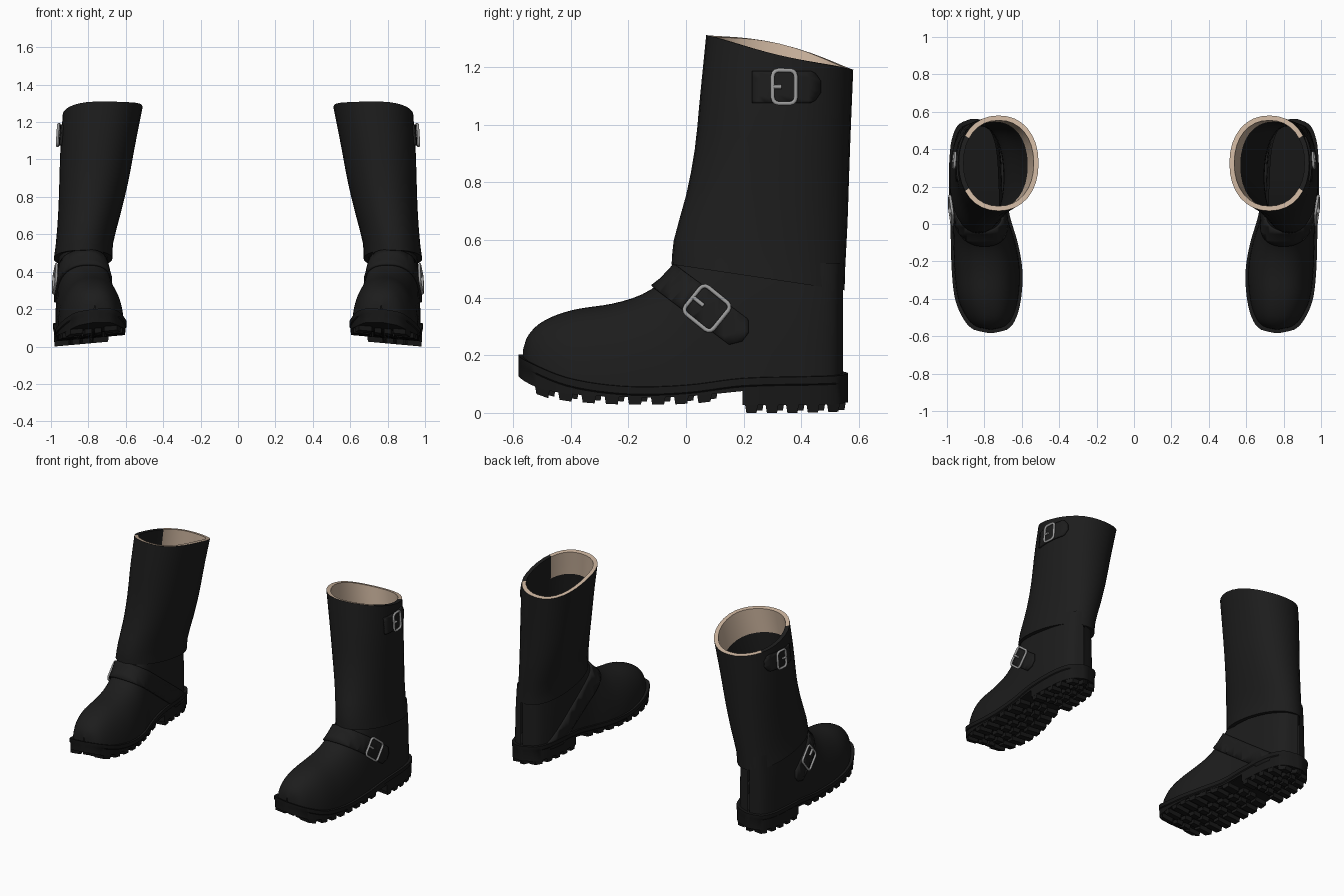
import bpy, bmesh, math
from mathutils import Vector
from mathutils.bvhtree import BVHTree

if "Cube" in bpy.data.objects:
    bpy.data.objects.remove(bpy.data.objects["Cube"])


def material(name, rgb):
    m = bpy.data.materials.new(name)
    m.diffuse_color = (*rgb, 1)
    m.use_nodes = True
    m.node_tree.nodes["Principled BSDF"].inputs["Base Color"].default_value = m.diffuse_color
    return m


LEATHER = material("black leather", (0.012, 0.012, 0.012))
RUBBER = material("black rubber", (0.009, 0.009, 0.009))
LINING = material("beige lining", (0.58, 0.44, 0.33))
METAL = material("grey metal", (0.33, 0.33, 0.33))


def interp(table, v):
    """Smooth interpolation of rows (key, a, b, ...)."""
    v = min(max(v, table[0][0]), table[-1][0])
    i = max(k for k in range(len(table) - 1) if table[k][0] <= v)
    p, q = table[i], table[i + 1]
    o, r = table[max(i - 1, 0)], table[min(i + 2, len(table) - 1)]
    h = q[0] - p[0]
    t = (v - p[0]) / h
    out = []
    for c in range(1, len(p)):
        m0 = (q[c] - o[c]) / (q[0] - o[0]) * h
        m1 = (r[c] - p[c]) / (r[0] - p[0]) * h
        out.append((2*t**3 - 3*t*t + 1)*p[c] + (t**3 - 2*t*t + t)*m0
                   + (3*t*t - 2*t**3)*q[c] + (t**3 - t*t)*m1)
    return out


def spow(v, e):
    return math.copysign(abs(v) ** e, v)


def mirrored(ob):
    m = ob.modifiers.new("other boot", 'MIRROR')
    m.use_mirror_merge = False


def finish(bm, name, mats, angle=40, solid=0):
    me = bpy.data.meshes.new(name)
    bm.to_mesh(me)
    ob = bpy.data.objects.new(name, me)
    bpy.context.collection.objects.link(ob)
    for m in mats:
        me.materials.append(m)
    bpy.ops.object.select_all(action='DESELECT')
    ob.select_set(True)
    bpy.context.view_layer.objects.active = ob
    bpy.ops.object.shade_smooth_by_angle(angle=math.radians(angle))
    if solid:
        s = ob.modifiers.new("thickness", 'SOLIDIFY')
        s.thickness, s.offset = solid, -1
    mirrored(ob)
    return ob


def loft(rows, ring_closed, loop_closed=False):
    bm = bmesh.new()
    vs = [[bm.verts.new(p) for p in row] for row in rows]
    n = len(rows[0])
    for i in range(len(rows) if loop_closed else len(rows) - 1):
        a, b = vs[i], vs[(i + 1) % len(rows)]
        for j in range(n if ring_closed else n - 1):
            k = (j + 1) % n
            bm.faces.new((a[j], a[k], b[k], b[j]))
    return bm


def keep_below(bm, co, no, faces=None):
    fs = list(bm.faces) if faces is None else faces
    geom = fs + list({e for f in fs for e in f.edges}) + list({v for f in fs for v in f.verts})
    bmesh.ops.bisect_plane(bm, geom=geom, plane_co=co, plane_no=no, clear_outer=True)


# Plan outline (y, inner x, outer x), vamp height and sole lines
OUTLINE = [(-.565, .76, .77), (-.55, .695, .84), (-.5, .65, .893), (-.4, .62, .94), (-.25, .61, .96),
           (-.1, .635, .965), (.05, .68, .97), (.2, .70, .975), (.35, .71, .972), (.45, .73, .957),
           (.52, .775, .92), (.545, .85, .86)]
HEIGHT = [(-.565, .22), (-.55, .265), (-.5, .315), (-.4, .355), (-.25, .38), (-.15, .412),
          (-.08, .46), (-.02, .53), (.05, .64), (.2, .75), (.545, .75)]
SOLE_TOP = [(-.565, .19), (-.4, .128), (-.2, .10), (0, .105), (.2, .13), (.545, .135)]
SOLE_LOW = [(-.565, .118), (-.5, .09), (-.4, .073), (-.2, .063), (0, .066), (.19, .085)]
Y0, Y1 = -.565, .545
MID = (Y0 + Y1) / 2


def foot_mesh():
    rows = []
    for i in range(49):
        y = MID - (Y1 - Y0) / 2 * math.cos(math.pi * i / 48)
        a, b = interp(OUTLINE, y)
        h, = interp(HEIGHT, y)
        z0 = interp(SOLE_TOP, y)[0] - .03
        rows.append([((a + b)/2 - (b - a)/2 * spow(math.cos(t), .85), y,
                      z0 + (h - z0) * abs(math.sin(t)) ** .85)
                     for t in [math.pi * k / 28 for k in range(29)]])
    bm = loft(rows, False)
    bmesh.ops.remove_doubles(bm, verts=bm.verts, dist=1e-5)
    bmesh.ops.recalc_face_normals(bm, faces=bm.faces)
    if max(bm.faces, key=lambda f: f.calc_center_median().z).normal.z < 0:
        bmesh.ops.reverse_faces(bm, faces=bm.faces)
    return bm


# Foot upper, open at the ankle
foot = foot_mesh()
keep_below(foot, (0, 0, .52), (0, 0, 1))
finish(foot, "foot_upper", [LEATHER])

# Ankle strap: a pointed band sliced from the foot surface and raised
strap = foot_mesh()
mid, along, across = Vector((0, .07, .365)), Vector((0, .8, -.6)), Vector((0, .6, .8))
keep_below(strap, mid + across * .055, across)
keep_below(strap, mid - across * .055, -across)
for s in (-1, 0, 1):
    outer = [f for f in strap.faces if f.calc_center_median().x > .82]
    keep_below(strap, mid + along * (.185 if s else .17), along + across * s * .8, outer)
strap.normal_update()
for v in strap.verts:
    v.co += v.normal * .012
ankle_tree = BVHTree.FromBMesh(strap)
finish(strap, "ankle_strap", [LEATHER], solid=.015)

# Shaft: outer wall, rim and inner wall in one closed loft
SHAFT = [(0, .672, .985, -.05, .55), (.1, .668, .974, -.043, .552), (.3, .627, .962, 0, .56),
         (.5, .588, .956, .03, .565), (.75, .55, .95, .05, .572), (1, .51, .937, .07, .58)]
N = 32


def shaft_ring(t, inset):
    a, b, f, k = interp(SHAFT, t)
    ring = []
    for i in range(N):
        an = 2 * math.pi * i / N
        c, s = spow(math.cos(an), .92), spow(math.sin(an), .92)
        x = (a + b)/2 + ((b - a)/2 - inset) * c
        y = (f + k)/2 + ((k - f)/2 - inset) * s
        hem = .515 - .15 * (y + .05)
        rim = 1.31 - .235 * (y - .07) - .02 * c * (1 - s*s) + .01 * (1 - s*s)
        ring.append((x, y, hem + (rim - hem) * t))
    return ring


ts = [0, .04, .1, .2, .3, .4, .5, .6, .7, .8, .9, 1]
shaft = loft([shaft_ring(t, 0) for t in ts] + [shaft_ring(t, .026) for t in reversed(ts)], True, True)
bmesh.ops.recalc_face_normals(shaft, faces=shaft.faces)
shaft.faces.ensure_lookup_table()
for idx, f in enumerate(shaft.faces):
    row, col = divmod(idx, N)
    gusset = col < 3 or col >= N - 3
    if len(ts) - 1 <= row <= len(ts) + 1 and not gusset:
        f.material_index = 1
finish(shaft, "shaft", [LEATHER, LINING])

# Top strap: a rounded tab raised from the outer side of the shaft
tab = loft([shaft_ring(.7 + .3 * i / 12, 0) for i in range(13)], True)
bmesh.ops.recalc_face_normals(tab, faces=tab.faces)
bmesh.ops.delete(tab, geom=[f for f in tab.faces if f.calc_center_median().x < .76], context='FACES')
for ang in (0, 35, 65, 90, 180, 270, 295, 325):
    d = Vector((0, math.cos(math.radians(ang)), math.sin(math.radians(ang))))
    reach = .23 if ang == 180 else (.055 if ang in (90, 270) else 0)
    c = Vector((0, .405, 1.13)) if reach == 0 else Vector((0, .46, 1.13))
    keep_below(tab, c + d * (reach or .06), d)
tab.normal_update()
if sum(f.normal.x for f in tab.faces) < 0:
    bmesh.ops.reverse_faces(tab, faces=tab.faces)
    tab.normal_update()
for v in tab.verts:
    v.co += v.normal * .01
tab_tree = BVHTree.FromBMesh(tab)
finish(tab, "top_strap", [LEATHER], solid=.012)


# Buckles: rounded frame and prong laid on each strap
def buckle(name, tree, cy, cz, w, h, turn, lift):
    hit = tree.ray_cast(Vector((2, cy, cz)), Vector((-1, 0, 0)))
    p, n = hit[0], hit[1]
    if n.x < 0:
        n = -n
    u = Vector((0, math.cos(turn), math.sin(turn)))
    u = (u - n * u.dot(n)).normalized()
    v = n.cross(u)
    frame = []
    for sx, sy, start in ((1, 1, 0), (-1, 1, 90), (-1, -1, 180), (1, -1, 270)):
        for k in range(4):
            a = math.radians(start + 30 * k)
            frame.append((sx * (w/2 - .02) + .02 * math.cos(a), sy * (h/2 - .02) + .02 * math.sin(a)))
    cu = bpy.data.curves.new(name, 'CURVE')
    cu.dimensions = '3D'
    cu.bevel_depth, cu.bevel_resolution = .0075, 2
    cu.use_fill_caps = True
    for pts, closed in ((frame, True), ([(-w/2, 0), (-w * .12, 0)], False)):
        sp = cu.splines.new('POLY')
        sp.points.add(len(pts) - 1)
        sp.use_cyclic_u = closed
        for pt, (a, b) in zip(sp.points, pts):
            pt.co = (*(p + u * a + v * b + n * lift), 1)
    cu.materials.append(METAL)
    ob = bpy.data.objects.new(name, cu)
    bpy.context.collection.objects.link(ob)
    mirrored(ob)


buckle("ankle_buckle", ankle_tree, .073, .362, .125, .12, math.radians(-39), .007)
buckle("top_buckle", tab_tree, .34, 1.13, .08, .115, 0, .008)


# Sole and heel block, slightly rolled toward the outer side
def sole_pt(y, frac, z, grow=.014):
    a, b = interp(OUTLINE, y)
    x = a - grow + (b - a + 2 * grow) * frac
    return (x, MID + (y - MID) * 1.03, max(0, z + .09 * (.88 - x)))


def low(y):
    return .036 if y > .19 else interp(SOLE_LOW, y)[0]


ys = sorted([MID - (Y1 - Y0) / 2 * math.cos(math.pi * i / 40) for i in range(41)] + [.1899, .1901])
rows = []
for y in ys:
    top = interp(SOLE_TOP, y)[0]
    rows.append([sole_pt(y, 0, top), sole_pt(y, 1, top), sole_pt(y, 1, top - .025),
                 sole_pt(y, 1, top - .03, .009), sole_pt(y, 1, low(y), .009),
                 sole_pt(y, 0, low(y), .009), sole_pt(y, 0, top - .03, .009), sole_pt(y, 0, top - .025)])
sole = loft(rows, True)
for end in ([v for v in sole.verts][:8], [v for v in sole.verts][-8:]):
    sole.faces.new(end)
bmesh.ops.recalc_face_normals(sole, faces=sole.faces)
finish(sole, "sole", [RUBBER], 35)

# Tread lugs in four columns, the middle ones staggered
lugs = bmesh.new()


def lug(y0, y1, f0, f1, depth):
    quad = [(y0, f0), (y0, f1), (y1, f1), (y1, f0)]
    up = [lugs.verts.new(sole_pt(y, f, low(y) + .01, .008)) for y, f in quad]
    dn = [lugs.verts.new(sole_pt(y + (.006 if y == y0 else -.006), f, low(y) - depth, .006)) for y, f in quad]
    lugs.faces.new(up)
    lugs.faces.new(dn)
    for i in range(4):
        lugs.faces.new((up[i], up[(i + 1) % 4], dn[(i + 1) % 4], dn[i]))


for start, count, step, width, depth in ((-.51, 8, .078, .052, .026), (.197, 5, .069, .046, .027)):
    for i in range(count):
        y = start + i * step
        for f0, f1, shift in ((0, .28, 0), (.34, .48, .02), (.53, .67, .02), (.73, 1, 0)):
            lug(y + shift, y + shift + width, f0, f1, depth)
bmesh.ops.recalc_face_normals(lugs, faces=lugs.faces)
finish(lugs, "tread_lugs", [RUBBER], 30)
